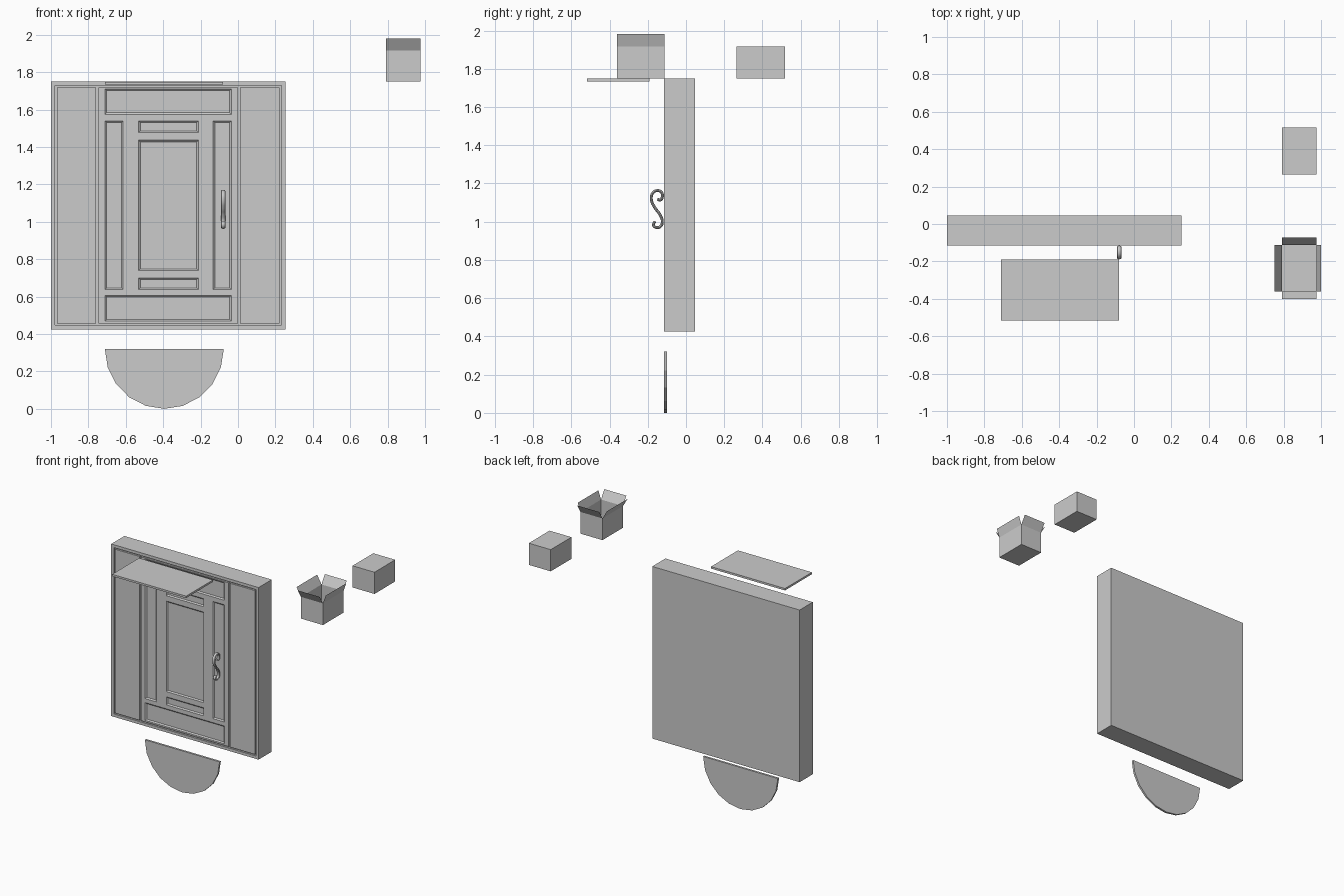
import bpy, bmesh, math

if "Cube" in bpy.data.objects:
    bpy.data.objects.remove(bpy.data.objects["Cube"])


def finish(name, bm):
    bmesh.ops.recalc_face_normals(bm, faces=bm.faces)
    me = bpy.data.meshes.new(name)
    bm.to_mesh(me)
    bm.free()
    ob = bpy.data.objects.new(name, me)
    bpy.context.collection.objects.link(ob)
    return ob


def add_box(bm, x0, x1, y0, y1, z0, z1, taper=0.0):
    """Box; taper shrinks the back (y1) side on x and z."""
    rings = []
    for y, t in ((y0, 0), (y1, taper)):
        rings.append([bm.verts.new(p) for p in (
            (x0 + t, y, z0 + t), (x1 - t, y, z0 + t),
            (x1 - t, y, z1 - t), (x0 + t, y, z1 - t))])
    a, b = rings
    fs = [bm.faces.new(a), bm.faces.new(b[::-1])]
    for i in range(4):
        j = (i + 1) % 4
        fs.append(bm.faces.new((a[j], a[i], b[i], b[j])))
    bmesh.ops.recalc_face_normals(bm, faces=fs)


def box(name, *dims):
    bm = bmesh.new()
    add_box(bm, *dims)
    return finish(name, bm)


X0, X1, Z0, Z1 = -1.0, 0.255, 0.425, 1.75
FRONT, GROOVE, BACK = -0.114, -0.100, 0.046

# wall behind the door
box("wall_core", X0, X1, GROOVE, BACK, Z0, Z1)

# front rim, side strips and door, separated by narrow grooves
RIM, GAP = 0.022, 0.01
iz0, iz1 = Z0 + RIM + GAP, Z1 - RIM - GAP
bm = bmesh.new()
add_box(bm, X0, X0 + RIM, FRONT, GROOVE, Z0, Z1)
add_box(bm, X1 - RIM, X1, FRONT, GROOVE, Z0, Z1)
add_box(bm, X0 + RIM, X1 - RIM, FRONT, GROOVE, Z0, Z0 + RIM)
add_box(bm, X0 + RIM, X1 - RIM, FRONT, GROOVE, Z1 - RIM, Z1)
finish("front_rim", bm)
box("left_strip", X0 + RIM + GAP, -0.758, FRONT, GROOVE, iz0, iz1)
box("right_strip", 0.012, X1 - RIM - GAP, FRONT, GROOVE, iz0, iz1)
door = box("door", -0.746, 0.0, FRONT, GROOVE, iz0, iz1)

# sunken door panels with sloped edges
panels = [
    (-0.71, -0.037, 1.575, 1.71), (-0.71, -0.037, 0.47, 0.605),
    (-0.71, -0.615, 0.638, 1.538), (-0.132, -0.037, 0.638, 1.538),
    (-0.53, -0.213, 1.478, 1.538), (-0.53, -0.213, 0.74, 1.435),
    (-0.53, -0.213, 0.638, 0.698),
]
bm = bmesh.new()
for xa, xb, za, zb in panels:
    add_box(bm, xa - 0.01, xb + 0.01, FRONT - 0.008, FRONT + 0.008,
            za - 0.01, zb + 0.01, 0.018)
cutter = finish("panel_cutter", bm)
cutter.hide_render = True
mod = door.modifiers.new("panels", 'BOOLEAN')
mod.operation = 'DIFFERENCE'
mod.solver = 'EXACT'
mod.object = cutter
bpy.context.view_layer.objects.active = door
door.select_set(True)
bpy.ops.object.modifier_apply(modifier=mod.name)
bpy.data.objects.remove(cutter)
door.select_set(False)

# scrolled handle in the y-z plane
path = [(-0.150, 1.118), (-0.134, 1.114), (-0.124, 1.130), (-0.128, 1.153),
        (-0.150, 1.163), (-0.175, 1.148), (-0.181, 1.115), (-0.164, 1.075),
        (-0.138, 1.040), (-0.124, 1.003), (-0.132, 0.977), (-0.152, 0.969),
        (-0.170, 0.982), (-0.162, 1.002)]
cu = bpy.data.curves.new("handle", 'CURVE')
cu.dimensions = '3D'
cu.bevel_depth = 0.0075
cu.bevel_resolution = 2
cu.use_fill_caps = True
cu.resolution_u = 5
sp = cu.splines.new('BEZIER')
sp.bezier_points.add(len(path) - 1)
for bp, (y, z) in zip(sp.bezier_points, path):
    bp.co = (0, y, z)
    bp.handle_left_type = bp.handle_right_type = 'AUTO'
handle = bpy.data.objects.new("handle", cu)
bpy.context.collection.objects.link(handle)
handle.location.x = -0.079
handle.scale.x = 1.7
bpy.context.view_layer.objects.active = handle
handle.select_set(True)
bpy.ops.object.convert(target='MESH')
bpy.ops.object.shade_smooth_by_angle()

# flat shelf board
box("shelf_board", -0.71, -0.08, -0.517, -0.19, 1.733, 1.748)

# half-round plate, ten sided
bm = bmesh.new()
arc = [bm.verts.new((-0.394 + 0.318 * math.cos(math.pi * (1 + i / 10)), -0.116,
                     0.32 + 0.32 * math.sin(math.pi * (1 + i / 10))))
       for i in range(11)]
face = bm.faces.new(arc)
ext = bmesh.ops.extrude_face_region(bm, geom=[face], use_keep_orig=True)
for v in ext["geom"]:
    if isinstance(v, bmesh.types.BMVert):
        v.co.y += 0.016
finish("half_round_plate", bm)

# closed carton
BX0, BX1, BZ0, BZ1 = 0.79, 0.977, 1.749, 1.916
box("closed_carton", BX0, BX1, 0.265, 0.517, BZ0, BZ1)

# open carton: thin card walls, base and four splayed flaps
ya, yb, top = -0.362, -0.112, 1.981
bm = bmesh.new()
corners = [(BX0, ya), (BX1, ya), (BX1, yb), (BX0, yb)]
splay = [(0, -0.04), (0.023, 0), (0, 0.04), (-0.038, 0)]
low = [bm.verts.new((x, y, BZ0)) for x, y in corners]
rim = [bm.verts.new((x, y, BZ1)) for x, y in corners]
bm.faces.new(low[::-1])
for i, (dx, dy) in enumerate(splay):
    j = (i + 1) % 4
    bm.faces.new((low[i], low[j], rim[j], rim[i]))
    tips = [bm.verts.new((corners[k][0] + dx, corners[k][1] + dy, top))
            for k in (j, i)]
    base = [bm.verts.new((*corners[k], BZ1)) for k in (i, j)]
    bm.faces.new(base + tips)
me = bpy.data.meshes.new("open_carton")
bm.to_mesh(me)
bm.free()
bpy.context.collection.objects.link(bpy.data.objects.new("open_carton", me))
